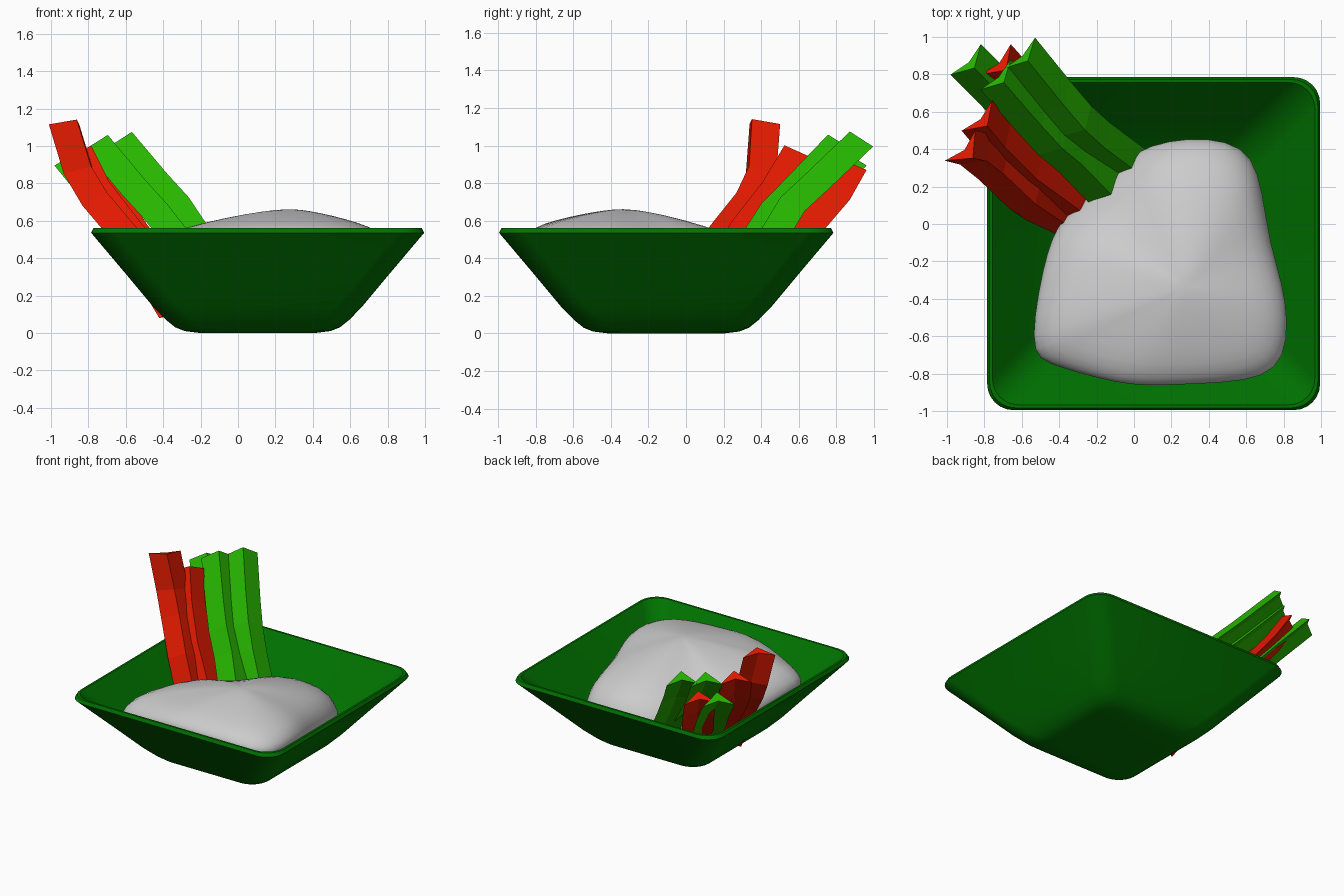
import bpy, bmesh, math
from mathutils import Vector

if "Cube" in bpy.data.objects:
    bpy.data.objects.remove(bpy.data.objects["Cube"])


def material(name, rgb):
    m = bpy.data.materials.new(name)
    m.diffuse_color = (*rgb, 1)
    m.use_nodes = True
    m.node_tree.nodes["Principled BSDF"].inputs["Base Color"].default_value = m.diffuse_color
    return m


def loft(name, rings, mat=None, smooth=None, levels=0):
    """Skin a stack of closed rings and cap both ends."""
    bm = bmesh.new()
    rows = [[bm.verts.new(p) for p in r] for r in rings]
    for a, b in zip(rows, rows[1:]):
        n = len(a)
        for i in range(n):
            bm.faces.new((a[i], a[(i + 1) % n], b[(i + 1) % n], b[i]))
    bm.faces.new(rows[0][::-1])
    bm.faces.new(rows[-1])
    bmesh.ops.recalc_face_normals(bm, faces=bm.faces)
    me = bpy.data.meshes.new(name)
    bm.to_mesh(me)
    bm.free()
    ob = bpy.data.objects.new(name, me)
    bpy.context.collection.objects.link(ob)
    if mat:
        me.materials.append(mat)
    if levels:
        s = ob.modifiers.new("smooth", 'SUBSURF')
        s.levels = s.render_levels = levels
    if smooth:
        bpy.ops.object.select_all(action='DESELECT')
        ob.select_set(True)
        bpy.context.view_layer.objects.active = ob
        bpy.ops.object.shade_smooth_by_angle(angle=math.radians(smooth))
    return ob


dark_green = material("bowl_green", (0.0, 0.17, 0.0))
green = material("stick_green", (0.02, 0.47, 0.0))
red = material("stick_red", (0.75, 0.01, 0.0))
CX, CY = 0.105, -0.105


# Bowl: rounded squares, up the outside, over the rim, down the inside
def rounded_square(h, r, z, segs=6):
    pts = []
    for k, (sx, sy) in enumerate([(1, 1), (-1, 1), (-1, -1), (1, -1)]):
        for i in range(segs + 1):
            a = math.pi / 2 * (k + i / segs)
            pts.append((CX + sx * (h - r) + r * math.cos(a),
                        CY + sy * (h - r) + r * math.sin(a), z))
    return pts


profile = [(.31, .0), (.39, .01), (.44, .03), (.49, .07), (.56, .142), (.70, .31), (.89, .535),
           (.878, .56), (.862, .56), (.852, .548), (.67, .325), (.53, .16), (.44, .08),
           (.36, .04), (.28, .03)]
loft("bowl", [rounded_square(h, .14, z) for h, z in profile], dark_green, 35)


# Dip: a soft mound whose edge rests on the sloping bowl wall
def wall_z(x, y):
    h = max(abs(x - CX), abs(y - CY))
    return max(.06, .04 + (h - .40) * 1.13)


outline = [(-.42, -.02), (-.36, .06), (-.28, .14), (-.18, .24), (-.05, .35), (.08, .43),
           (.29, .47), (.50, .455), (.64, .37), (.69, .18), (.73, -.1), (.80, -.32),
           (.83, -.52), (.81, -.72), (.70, -.825), (.48, -.855), (.2, -.865), (0, -.87),
           (-.2, -.83), (-.4, -.77), (-.52, -.73), (-.555, -.62), (-.52, -.36), (-.47, -.14)]
center = Vector((.28, -.34))
layers = [(.4, None), (1, 0), (1, .2), (.94, .42), (.8, .62), (.55, .79), (.28, .93), (.06, 1)]
rings = []
for s, lift in layers:
    ring = []
    for x, y in outline:
        p = center.lerp(Vector((x, y)), s)
        base = wall_z(x, y) + .01
        ring.append((p.x, p.y, .05 if lift is None else base + (.662 - base) * lift))
    rings.append(ring)
loft("dip", rings, None, 60, 1)

# Vegetable sticks: dart-shaped section swept along a bent path, ridge facing inwards
SIDE = Vector((1, 1, 0)).normalized()
section = [(-.115, 0), (0, .035), (.115, 0), (0, .1)]


def stick(name, mat, path):
    pts = [Vector(p) for p in path]
    rings = []
    for i, p in enumerate(pts):
        t = pts[max(i - 1, 0)] - pts[min(i + 1, len(pts) - 1)]
        inward = SIDE.cross(t).normalized()
        rings.append([p + SIDE * u + inward * v for u, v in section])
    loft(name, rings, mat)


stick("green_stick_1", green, [(-.61, .915, .995), (-.42, .68, .77), (-.31, .55, .65),
                               (-.21, .46, .5), (.03, .28, .15)])
stick("green_stick_2", green, [(-.74, .80, .98), (-.54, .57, .74), (-.43, .45, .62),
                               (-.32, .36, .48), (-.02, .05, .13)])
stick("green_stick_3", green, [(-.9, .88, .895), (-.74, .72, .7), (-.6, .56, .52), (-.3, .28, .15)])
stick("red_stick_1", red, [(-.93, .42, 1.115), (-.85, .4, .85), (-.75, .32, .68),
                           (-.58, .16, .48), (-.34, .0, .08)])
stick("red_stick_2", red, [(-.84, .58, .94), (-.74, .46, .74), (-.57, .29, .52), (-.24, .05, .12)])
stick("red_stick_3", red, [(-.74, .88, .87), (-.66, .79, .71), (-.53, .61, .5), (-.2, .25, .12)])
